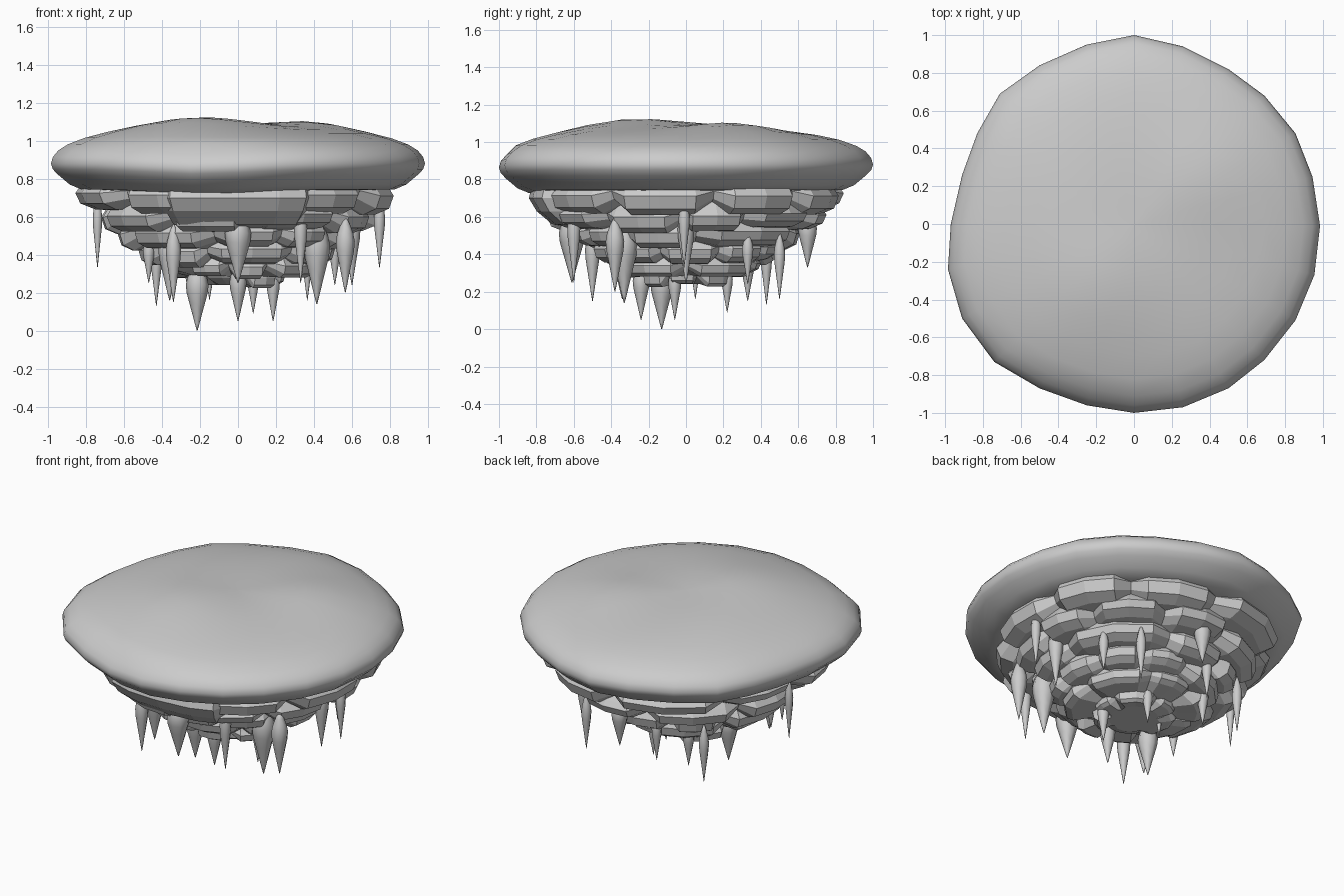
import bpy, bmesh, random
from math import sin, cos, pi, exp

if "Cube" in bpy.data.objects:
    bpy.data.objects.remove(bpy.data.objects["Cube"])

random.seed(11)


def lathe(name, rings, smooth=False):
    """Skin a stack of equal-length point rings and close both ends."""
    bm = bmesh.new()
    vr = [[bm.verts.new(p) for p in ring] for ring in rings]
    n = len(vr[0])
    for a, b in zip(vr, vr[1:]):
        for i in range(n):
            j = (i + 1) % n
            bm.faces.new((a[i], a[j], b[j], b[i]))
    bm.faces.new(vr[0])
    bm.faces.new(vr[-1])
    bmesh.ops.recalc_face_normals(bm, faces=bm.faces)
    for f in bm.faces:
        f.smooth = smooth
    me = bpy.data.meshes.new(name)
    bm.to_mesh(me)
    bm.free()
    ob = bpy.data.objects.new(name, me)
    bpy.context.collection.objects.link(ob)
    return ob


# Smooth snow cap: irregular outline swept through a rounded profile
outline = [(.985, -.01), (.945, .25), (.855, .48), (.69, .68), (.5, .82), (.26, .94),
           (0, 1), (-.25, .95), (-.5, .84), (-.71, .69), (-.83, .48), (-.91, .26),
           (-.97, 0), (-.985, -.24), (-.91, -.5), (-.74, -.73), (-.5, -.87), (-.25, -.96),
           (0, -1), (.26, -.97), (.5, -.87), (.69, -.72), (.855, -.51), (.955, -.27)]
cap_profile = [(.3, .75), (.78, .74), (.84, .745), (.9, .77), (.96, .82), (.99, .85),
               (1, .88), (.99, .915), (.96, .95), (.91, .98), (.82, 1.012), (.7, 1.037),
               (.55, 1.055), (.4, 1.065), (.25, 1.07), (.1, 1.07), (.01, 1.07)]


def cap_point(x, y, s, z):
    x, y = x * s, y * s
    if z > .95:    # gentle mounds on the top
        z += .055 * exp(-((x + .2)**2 + (y + .3)**2) / .13)
        z += .04 * exp(-((x - .38)**2 + (y - .25)**2) / .08)
        z += .02 * exp(-((x + .4)**2 + (y - .2)**2) / .1)
    else:          # sagging front lip
        z -= .025 * exp(-((x + .2)**2 + (y + .9)**2) / .12)
    return (x, y, z)


lathe("snow_cap", [[cap_point(x, y, s, z) for x, y in outline]
                   for s, z in cap_profile], True)


# Terraced rock: each tier is a ring of chamfered lumps divided by notches
def rock_tier(name, r, top, bottom, lumps, phase):
    widths = [random.uniform(.6, 1.5) for _ in range(lumps)]
    total = sum(widths)
    cols, a = [], phase
    for w in widths:
        w *= 2 * pi / total
        k = random.uniform(.96, 1.03)
        dz = random.uniform(-.025, .02)
        for t, f, d in ((0, .9, .03), (.18, k, dz), (.5, k * 1.015, dz), (.82, k, dz)):
            cols.append((a + w * t, f, d))
        a += w
    h = top - bottom
    prof = [(.9, top + .07, 0), (.97, top, .4), (1, top - .3 * h, .5),
            (.97, bottom + .25 * h, 1), (.88, bottom, 1), (.6, bottom - .01, 0)]
    return lathe(name, [[(r * s * f * cos(b), r * s * f * sin(b), z + d * m)
                         for b, f, d in cols] for s, z, m in prof])


tiers = [(.84, .76, .635, 9, .2), (.73, .64, .53, 9, .5), (.62, .55, .44, 8, .1),
         (.51, .46, .355, 8, .4), (.405, .37, .295, 7, 0), (.25, .31, .25, 6, .3)]
for i, t in enumerate(tiers):
    rock_tier("rock_tier_%d" % (i + 1), *t)

# Broad slab bulging under the front lip
slab = [(-.4, -.7), (-.36, -.78), (-.2, -.83), (.0, -.84), (.22, -.82), (.36, -.77),
        (.38, -.68), (0, -.5)]
lathe("front_slab", [[(x * s, y * s, z) for x, y in slab]
                     for s, z in ((.98, .77), (1, .7), (.95, .63), (.85, .56), (.7, .54))])

# Hanging icicles: x, y, top, tip, radius
icicles = [(-.215, -.13, .36, 0, .06), (0, -.24, .36, .05, .045), (.185, -.06, .35, .05, .035),
           (0, -.61, .64, .25, .07), (.08, .22, .35, .09, .03), (.415, -.33, .6, .14, .07),
           (.565, -.38, .6, .2, .05), (.745, -.01, .72, .33, .03), (.6, 0, .68, .24, .045),
           (-.74, 0, .72, .33, .025), (.02, .65, .64, .33, .05), (-.43, .43, .5, .13, .03),
           (-.34, -.5, .56, .15, .04), (-.36, -.34, .56, .16, .06), (.365, .5, .52, .16, .03),
           (.33, -.6, .68, .25, .035), (.51, .33, .52, .24, .03), (-.47, -.2, .5, .25, .03),
           (-.15, .05, .36, .16, .02), (-.25, .33, .44, .15, .035),
           (-.14, .5, .52, .22, .03)]
for i, (x, y, top, tip, r) in enumerate(icicles):
    rings = []
    for s, t in ((.1, 0), (.5, .1), (.85, .22), (1, .33), (.92, .45), (.68, .6),
                 (.42, .76), (.2, .9), (.03, 1)):
        z = top + (tip - top) * t
        rings.append([(x + r * s * cos(k * pi / 4), y + r * s * sin(k * pi / 4), z)
                      for k in range(8)])
    lathe("icicle_%02d" % (i + 1), rings, True)
